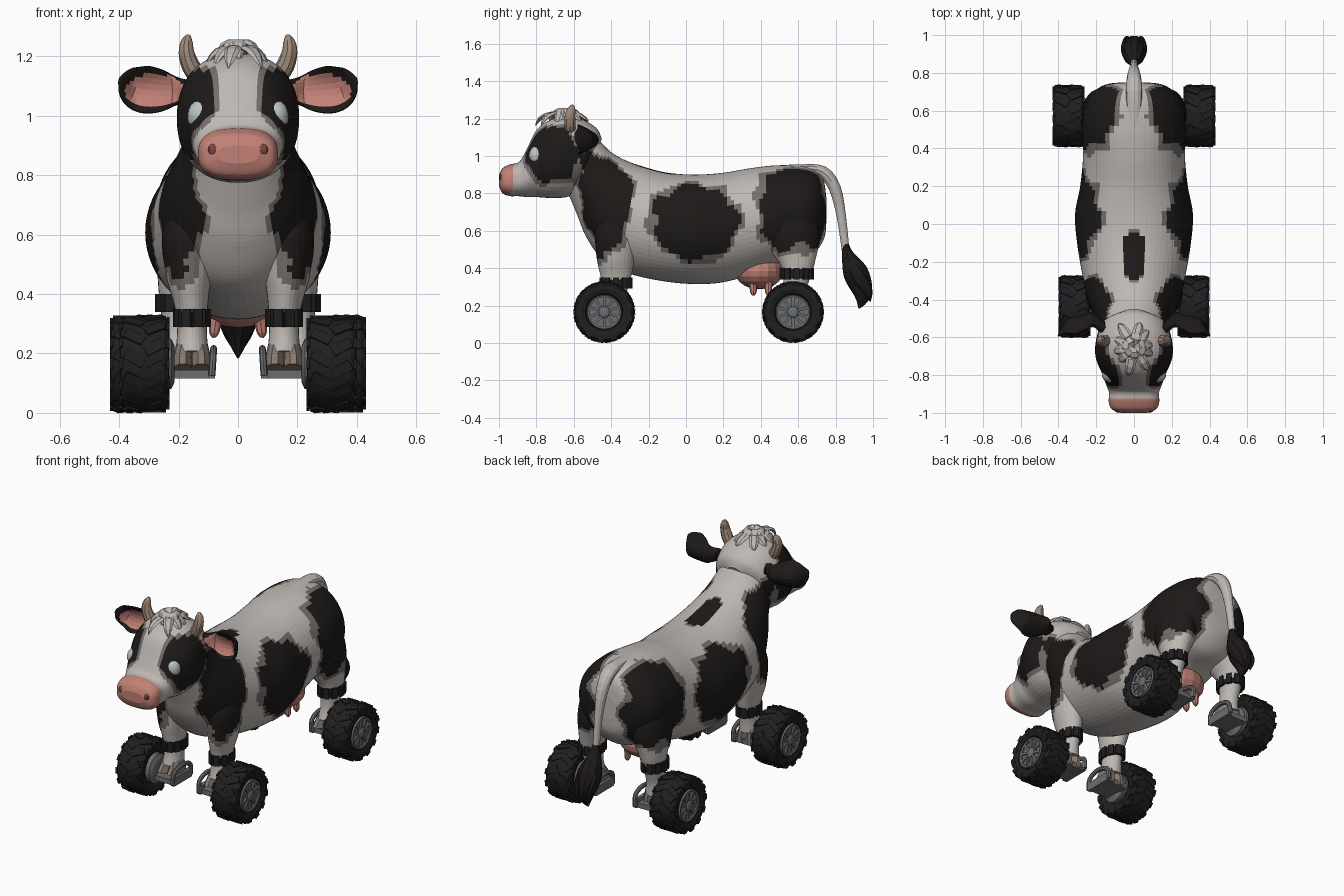
import bpy, bmesh, math, random
from mathutils import Vector, Matrix

if "Cube" in bpy.data.objects:
    bpy.data.objects.remove(bpy.data.objects["Cube"])

random.seed(4)
V = Vector


def mat(name, r, g, b):
    m = bpy.data.materials.new(name)
    m.diffuse_color = (r, g, b, 1)
    m.use_nodes = True
    m.node_tree.nodes["Principled BSDF"].inputs["Base Color"].default_value = m.diffuse_color
    return m


WHITE = mat("hide_white", .52, .48, .45)
BLACK = mat("hide_black", .012, .01, .009)
BLEND = mat("hide_edge", .17, .155, .145)
PINK = mat("pink_skin", .54, .22, .18)
DARKPINK = mat("dark_pink", .2, .06, .05)
HORN = mat("horn", .34, .25, .19)
HOOF = mat("hoof", .24, .19, .16)
EYE = mat("eye", .5, .54, .54)
RUBBER = mat("rubber", .014, .014, .015)
STEEL = mat("steel", .15, .155, .16)
COAT = [WHITE, BLACK, BLEND, PINK]


def finish(name, bm, mats, paint=None, smooth=False):
    bmesh.ops.recalc_face_normals(bm, faces=bm.faces)
    for f in bm.faces:
        f.smooth = smooth
        if paint:
            f.material_index = paint(f.calc_center_median(), f.normal)
    me = bpy.data.meshes.new(name)
    bm.to_mesh(me)
    bm.free()
    for m in mats:
        me.materials.append(m)
    ob = bpy.data.objects.new(name, me)
    bpy.context.collection.objects.link(ob)
    return ob


def spline(rows, k):
    """Catmull-Rom interpolation of rows of numbers."""
    out = []
    for i in range(len(rows) - 1):
        a, b, c, d = rows[max(i - 1, 0)], rows[i], rows[i + 1], rows[min(i + 2, len(rows) - 1)]
        for j in range(k):
            t = j / k
            out.append([.5 * (2*q + (r - p)*t + (2*p - 5*q + 4*r - s)*t*t + (3*q - p - 3*r + s)*t**3)
                        for p, q, r, s in zip(a, b, c, d)])
    return out + [list(rows[-1])]


def loft(bm, rings):
    vs = [[bm.verts.new(p) for p in r] for r in rings]
    n = len(vs[0])
    for a, b in zip(vs, vs[1:]):
        for i in range(n):
            bm.faces.new((a[i], a[(i + 1) % n], b[(i + 1) % n], b[i]))
    bm.faces.new(vs[0])
    bm.faces.new(vs[-1])


def shell(name, rows, n, k, mats, paint):
    """Rows: top y, top z, bottom y, bottom z, half width, squareness (1 = ellipse)."""
    rings = []
    for yt, zt, yb, zb, w, e in spline(rows, k):
        ring = []
        for i in range(n):
            a = math.tau * i / n
            c, s = (math.copysign(abs(q)**e, q) for q in (math.cos(a), math.sin(a)))
            s = .5 + .5 * s
            ring.append(V((w * c, yb + (yt - yb) * s, zb + (zt - zb) * s)))
        rings.append(ring)
    bm = bmesh.new()
    loft(bm, rings)
    return finish(name, bm, mats, paint)


def tube(bm, rows, n=12, k=3, ref=(1, 0, 0)):
    """Rows: x, y, z, radius along ref, other radius."""
    rows = spline(rows, k)
    rings = []
    for i, r in enumerate(rows):
        t = (V(rows[min(i + 1, len(rows) - 1)][:3]) - V(rows[max(i - 1, 0)][:3])).normalized()
        u = V(ref)
        u = (u - t * u.dot(t)).normalized()
        v = t.cross(u)
        rings.append([V(r[:3]) + u * (r[3] * math.cos(a)) + v * (r[4] * math.sin(a))
                      for a in (math.tau * j / n for j in range(n))])
    loft(bm, rings)


def ball(bm, c, r, u=16, v=10):
    bmesh.ops.create_uvsphere(bm, u_segments=u, v_segments=v, radius=1,
                              matrix=Matrix.Translation(c) @ Matrix.Diagonal((*r, 1)))


def box(bm, m, size):
    bmesh.ops.create_cube(bm, size=1, matrix=m @ Matrix.Diagonal((*size, 1)))


# Hide pattern: ellipsoid patches, mirrored over x
PATCHES = [(.19, -.73, 1.02, .14, .15, .17), (.22, -.44, .77, .14, .15, .3),
           (.3, .05, .66, .22, .23, .22), (.2, .58, .73, .17, .2, .25), (0, -.17, .93, .06, .15, .08)]


def coat(c, n):
    if c.y < -.925 - .25 * max(0, .85 - c.z):
        return 3
    wob = .28 * math.sin(31 * c.y + 9 * c.z) * math.cos(27 * c.z - 8 * c.y)
    d = min(((abs(c.x) - x) / a)**2 + ((c.y - y) / b)**2 + ((c.z - z) / e)**2
            for x, y, z, a, b, e in PATCHES) + wob
    return 1 if d < 1 else 2 if d < 1.25 else 0


# Torso with neck, then head
shell("torso", [(.75, .78, .75, .64, .06, 1), (.73, .88, .735, .55, .165, 1), (.65, .94, .66, .46, .25, 1),
                (.5, .95, .52, .43, .275, 1), (.35, .935, .36, .37, .27, 1), (.2, .91, .2, .325, .285, 1),
                (.05, .90, .05, .315, .312, 1), (-.1, .91, -.12, .33, .30, 1), (-.22, .94, -.3, .37, .275, 1),
                (-.32, .975, -.44, .44, .25, 1), (-.4, 1.02, -.53, .56, .215, 1),
                (-.46, 1.08, -.58, .68, .18, 1), (-.53, 1.15, -.63, .80, .16, 1)], 64, 8, COAT, coat)
shell("head", [(-.45, 1.09, -.54, .88, .08, 1), (-.48, 1.15, -.57, .81, .165, .95),
               (-.58, 1.205, -.64, .78, .2, .9), (-.69, 1.205, -.72, .775, .203, .9),
               (-.79, 1.15, -.80, .78, .168, .95), (-.85, 1.04, -.85, .78, .148, .9),
               (-.89, .97, -.9, .785, .132, .8), (-.94, .955, -.94, .785, .134, .75),
               (-.98, .935, -.98, .80, .118, .75), (-1.0, .90, -1.0, .84, .07, .8)], 48, 6, COAT, coat)

# Forelock: leaf-shaped strands radiating over the crown, longer to the front
bm = bmesh.new()
for count, reach, top in ((10, .1, 1.215), (7, .06, 1.235)):
    for i in range(count):
        a = math.tau * (i + random.random() * .6) / count
        r = reach * random.uniform(.85, 1.2)
        dx, dy = math.cos(a), math.sin(a)
        drop = .055 if dy < .3 else .03
        tube(bm, [(0, -.65, top - .02, .012, .01),
                  (dx*r*.5, -.65 + dy*r*.6, top + .012, .028, .012),
                  (dx*r*.95, -.65 + dy*r*1.15, top - .015, .022, .01),
                  (dx*r*1.2, -.65 + dy*r*1.35, top - drop, .002, .002)], 6, 2, (-dy, dx, .01))
finish("forelock", bm, [WHITE])

# Tail and tuft
bm = bmesh.new()
tube(bm, [(0, .5, .935, .02, .015), (0, .62, .935, .04, .02), (0, .73, .915, .042, .032),
          (0, .795, .83, .034, .032), (0, .83, .68, .022, .025), (0, .855, .48, .018, .02)], 12, 3)
finish("tail", bm, [WHITE])
bm = bmesh.new()
tube(bm, [(0, .85, .54, .015, .015), (0, .865, .47, .035, .035), (0, .905, .38, .062, .07),
          (0, .94, .29, .05, .06), (0, .94, .23, .028, .035), (0, .925, .185, .003, .004)], 10, 3)
for s in (-1, 1):
    tube(bm, [(s*.02, .86, .46, .015, .015), (s*.048, .92, .36, .022, .04),
              (s*.04, .97, .28, .015, .028), (s*.02, .985, .22, .002, .002)], 8, 3)
finish("tail_tuft", bm, [BLACK])

# Udder with four teats
bm = bmesh.new()
ball(bm, (0, .39, .385), (.15, .13, .098))
for x in (-.07, .07):
    for y in (.36, .44):
        tube(bm, [(x, y, .34, .03, .03), (x*1.1, y, .295, .02, .02),
                  (x*1.15, y, .27, .017, .017), (x*1.15, y, .253, .006, .006)], 8, 2)
finish("udder", bm, [PINK])


def lathe_x(bm, prof, c, s, n=32):
    """Spin (radius, x) points around the x axis through c."""
    loft(bm, [[V((c[0] + s*x, c[1] + r*math.cos(t), c[2] + r*math.sin(t)))
               for t in (math.tau * i / n for i in range(n))] for r, x in prof])


def wheel(name, c, s):
    # tyre with low slanted lugs
    bm = bmesh.new()
    lathe_x(bm, [(.08, -.06), (.1, -.074), (.125, -.083), (.146, -.081), (.157, -.066), (.161, 0),
                 (.157, .066), (.146, .081), (.125, .083), (.1, .074), (.088, .05)], c, s, 40)
    for i in range(13):
        for side in (-1, 1):
            a = math.tau * (i + (.5 if side > 0 else 0)) / 13
            m = Matrix.Translation(c) @ Matrix.Rotation(a, 4, 'X')
            box(bm, m @ Matrix.Translation((side*.034, 0, .157)) @ Matrix.Rotation(side*.5, 4, 'Z'),
                (.07, .036, .013))
            box(bm, m @ Matrix.Translation((side*.079, side*.018, .138)), (.011, .034, .032))
    finish(name + "_tyre", bm, [RUBBER])
    # dished rim, spokes, hub
    bm = bmesh.new()
    lathe_x(bm, [(.05, -.085), (.085, -.075), (.085, .03), (.08, .075), (.09, .079), (.093, .066)], c, s)
    lathe_x(bm, [(.032, .02), (.032, .072), (.024, .08), (.01, .083)], c, s, 16)
    for i in range(10):
        m = Matrix.Translation(c) @ Matrix.Rotation(math.tau * i / 10, 4, 'X')
        box(bm, m @ Matrix.Translation((s*.068, 0, .056)), (.014, .014, .06))
    finish(name + "_rim", bm, [STEEL])


def cuff(name, x, y, z, rx, ry):
    bm = bmesh.new()
    tube(bm, [(x, y, z - .026, rx, ry), (x, y, z + .026, rx, ry)], 20, 1)
    for i in range(10):
        a = math.tau * i / 10
        box(bm, Matrix.Translation((x + rx*math.cos(a), y + ry*math.sin(a), z))
            @ Matrix.Rotation(math.atan2(math.sin(a)/ry, math.cos(a)/rx), 4, 'Z'), (.016, .032, .06))
    finish(name, bm, [RUBBER])


def skate(name, s, x0, x1, y):
    # foot plate, raised inner loop, axle boss
    bm = bmesh.new()
    box(bm, Matrix.Translation((s*(x0 + x1)/2, y, .13)), (x1 - x0, .15, .03))
    tube(bm, [(s*x0, y - .085, .125, .012, .016), (s*(x0 - .004), y - .075, .19, .012, .014),
              (s*(x0 - .006), y, .215, .012, .014), (s*(x0 - .004), y + .075, .19, .012, .014),
              (s*x0, y + .085, .125, .012, .016)], 8, 4)
    box(bm, Matrix.Translation((s*x0, y, .14)), (.022, .17, .05))
    lathe_x(bm, [(.06, -.012), (.085, 0), (.085, .02), (.06, .03)], (s*x1, y - .03, .165), s, 24)
    finish(name, bm, [STEEL])


for s, side in ((1, "right"), (-1, "left")):
    # Legs
    for part, rows in (
        ("front", [(.15, -.36, .72, .06, .08), (.165, -.365, .6, .09, .12), (.165, -.375, .47, .078, .105),
                   (.158, -.375, .37, .058, .085), (.155, -.38, .28, .05, .065), (.155, -.39, .2, .056, .07)]),
        ("rear", [(.14, .55, .78, .06, .09), (.165, .56, .66, .1, .135), (.18, .58, .54, .098, .138),
                  (.2, .595, .43, .07, .095), (.205, .59, .35, .056, .072), (.205, .58, .27, .048, .06),
                  (.205, .57, .2, .055, .07)])):
        bm = bmesh.new()
        tube(bm, [(s*r[0], *r[1:]) for r in rows], 28, 6)
        finish(part + "_leg_" + side, bm, COAT, coat)
    # Cloven hooves
    for part, x, y in (("front", .155, -.395), ("rear", .205, .565)):
        bm = bmesh.new()
        for d in (-.031, .031):
            tube(bm, [(s*x + d*.8, y + .01, .23, .028, .05), (s*x + d, y, .18, .034, .07),
                      (s*x + d, y - .01, .143, .036, .085)], 10, 2)
        finish(part + "_hoof_" + side, bm, [HOOF])
    cuff("front_cuff_" + side, s*.155, -.375, .32, .056, .078)
    cuff("rear_cuff_" + side, s*.208, .592, .37, .064, .082)
    skate("front_skate_" + side, s, .088, .225, -.41)
    skate("rear_skate_" + side, s, .135, .262, .59)
    wheel("front_wheel_" + side, V((s*.315, -.437, .165)), s)
    wheel("rear_wheel_" + side, V((s*.347, .572, .165)), s)

    # Ear: flattened leaf, cupped towards the front
    bm = bmesh.new()
    tube(bm, [(s*.15, -.54, 1.09, .03, .03), (s*.2, -.555, 1.085, .035, .045), (s*.26, -.57, 1.085, .03, .072),
              (s*.32, -.578, 1.09, .026, .08), (s*.37, -.585, 1.105, .02, .06),
              (s*.395, -.59, 1.112, .012, .03), (s*.403, -.592, 1.113, .003, .006)], 24, 4, (0, 1, 0))
    for v in bm.verts:
        t = min(max((abs(v.co.x) - .17) / .05, 0), 1) * min(max((.4 - abs(v.co.x)) / .05, 0), 1)
        v.co.y += .06 * t * max(0, 1 - ((v.co.z - 1.088) / .08)**2)

    def ear_paint(c, n):
        e = ((abs(c.x) - .28) / .1)**2 + ((c.z - 1.085) / .056)**2
        return 3 if n.y < -.1 and e < 1 else 1
    finish("ear_" + side, bm, COAT, ear_paint)

    # Horn, eye, nostril
    bm = bmesh.new()
    tube(bm, [(s*.135, -.62, 1.13, .03, .03), (s*.16, -.62, 1.17, .031, .032), (s*.174, -.62, 1.215, .026, .029),
              (s*.172, -.612, 1.25, .02, .022), (s*.166, -.606, 1.272, .007, .007)], 10, 3)
    finish("horn_" + side, bm, [HORN])
    bm = bmesh.new()
    ball(bm, (s*.127, -.797, 1.0), (.043, .042, .053), 20, 14)
    finish("eye_" + side, bm, [EYE], smooth=True)
    bm = bmesh.new()
    ball(bm, (s*.082, -.984, .885), (.022, .016, .022), 8, 6)
    finish("nostril_" + side, bm, [DARKPINK])
